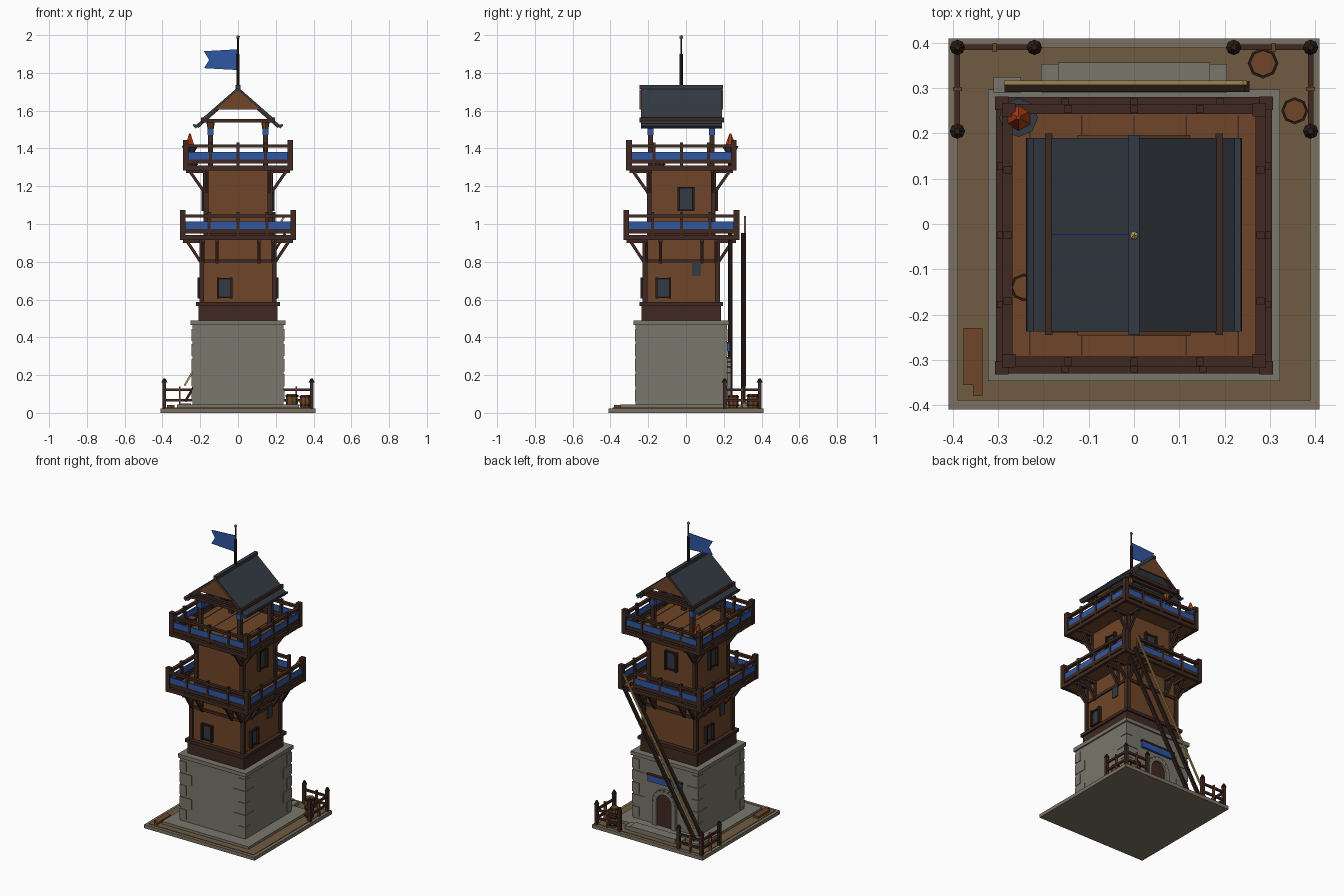
import bpy, bmesh, math
from mathutils import Vector, Matrix

if "Cube" in bpy.data.objects:
    bpy.data.objects.remove(bpy.data.objects["Cube"])

CY = -0.025  # tower axis offset in y
COLOURS = {
    "stone": (0.195, 0.18, 0.15), "kerb_stone": (0.20, 0.165, 0.12), "dirt": (0.16, 0.105, 0.052),
    "wood": (0.162, 0.06, 0.021), "dark_wood": (0.05, 0.022, 0.015), "deep_wood": (0.025, 0.013, 0.009),
    "blue": (0.03, 0.095, 0.36), "slate": (0.034, 0.043, 0.056), "gold": (0.48, 0.33, 0.11),
    "ember": (0.43, 0.05, 0.008)}
MATS = {}
for n, c in COLOURS.items():
    MATS[n] = bpy.data.materials.new(n)
    MATS[n].diffuse_color = (*c, 1)
parts = {}


def part(name, mat):
    if name not in parts:
        parts[name] = (bmesh.new(), mat)
    return parts[name][0]


def box(name, mat, x0, x1, y0, y1, z0, z1):
    m = Matrix.Translation(((x0 + x1) / 2, (y0 + y1) / 2, (z0 + z1) / 2))
    s = Matrix.Diagonal((abs(x1 - x0), abs(y1 - y0), abs(z1 - z0), 1))
    bmesh.ops.create_cube(part(name, mat), size=1, matrix=m @ s)


def beam(name, mat, p, q, w, h):
    p, q = Vector(p), Vector(q)
    d = q - p
    m = Matrix.Translation((p + q) / 2) @ d.to_track_quat('Z', 'Y').to_matrix().to_4x4()
    bmesh.ops.create_cube(part(name, mat), size=1, matrix=m @ Matrix.Diagonal((w, h, d.length, 1)))


def cone(name, mat, x, y, z0, z1, r0, r1, n=8):
    bmesh.ops.create_cone(part(name, mat), cap_ends=True, segments=n, radius1=r0, radius2=r1,
                          depth=z1 - z0, matrix=Matrix.Translation((x, y, (z0 + z1) / 2)))


def prism(name, mat, pts, y0, y1):
    """Extrude an xz outline along y."""
    bm = part(name, mat)
    f = bm.faces.new([bm.verts.new((x, y0, z)) for x, z in pts])
    g = bmesh.ops.extrude_face_region(bm, geom=[f])
    bmesh.ops.translate(bm, vec=(0, y1 - y0, 0), verts=[v for v in g["geom"] if isinstance(v, bmesh.types.BMVert)])


def at(k, t, o):
    """Side k (0 front, 1 right, 2 back, 3 left): t along the wall, o outward."""
    x, y = [(t, -o), (o, t), (-t, o), (-o, -t)][k]
    return x, y + CY


def sbox(name, mat, k, t0, t1, o0, o1, z0, z1):
    (xa, ya), (xb, yb) = at(k, t0, o0), at(k, t1, o1)
    box(name, mat, min(xa, xb), max(xa, xb), min(ya, yb), max(ya, yb), z0, z1)


def square(name, mat, r, z0, z1):
    box(name, mat, -r, r, CY - r, CY + r, z0, z1)


# Ground slab, plinth and stone base
box("ground_slab", "kerb_stone", -0.41, 0.41, -0.41, 0.41, 0, 0.024)
box("ground_dirt", "dirt", -0.39, 0.39, -0.39, 0.39, 0.02, 0.028)
square("plinth", "stone", 0.322, 0.02, 0.045)
square("stone_base", "stone", 0.242, 0.03, 0.47)
square("stone_cap", "stone", 0.252, 0.465, 0.49)
for k in range(4):
    for i in range(5):  # corner stones
        L = 0.09 if i % 2 else 0.05
        for s in (-1, 1):
            sbox("corner_stones", "stone", k, s * (0.245 - L), s * 0.245, 0.23, 0.246, 0.06 + i * 0.08, 0.125 + i * 0.08)

# Door in the back wall
WB = CY + 0.242
arch = [(0.055 * math.cos(a * math.pi / 8), 0.21 + 0.055 * math.sin(a * math.pi / 8)) for a in range(9)]
prism("door", "dark_wood", [(0.055, 0.045)] + arch + [(-0.055, 0.045)], WB - 0.01, WB + 0.008)
for s in (-1, 1):
    box("door_frame", "stone", s * 0.055, s * 0.085, WB - 0.01, WB + 0.02, 0.04, 0.21)
    box("step_blocks", "stone", s * 0.168, s * 0.205, 0.29, 0.353, 0.025, 0.05)
for a in range(8):
    p, q = [(0.07 * math.cos(b * math.pi / 8), WB + 0.005, 0.21 + 0.07 * math.sin(b * math.pi / 8)) for b in (a, a + 1)]
    beam("door_frame", "stone", p, q, 0.03, 0.03)
box("door_step", "stone", -0.168, 0.168, 0.29, 0.357, 0.025, 0.058)
box("loose_block", "stone", -0.31, -0.25, 0.29, 0.325, 0.025, 0.05)
box("door_banner", "blue", -0.125, 0.125, WB, WB + 0.015, 0.325, 0.365)
box("banner_rail", "dark_wood", -0.13, 0.13, WB, WB + 0.018, 0.365, 0.375)

# Timber storeys
square("timber_footing", "dark_wood", 0.21, 0.49, 0.567)
square("footing_trim", "dark_wood", 0.222, 0.567, 0.587)
square("lower_walls", "wood", 0.193, 0.58, 0.92)
square("upper_walls", "wood", 0.172, 0.93, 1.29)
for k in range(4):
    for r, z0, z1 in ((0.204, 0.587, 0.92), (0.182, 0.94, 1.29)):
        sbox("corner_posts", "dark_wood", k, r - 0.025, r, r - 0.025, r, z0, z1)
    sbox("wall_beams", "dark_wood", k, -0.2, 0.2, 0.19, 0.201, 0.795, 0.813)
    sbox("wall_beams", "dark_wood", k, -0.18, 0.18, 0.17, 0.178, 0.94, 0.96)


def window(k, t, o, z0, z1, w, framed=True):
    sbox("window_panes", "slate", k, t - w, t + w, o - 0.01, o + 0.007, z0, z1)
    if framed:
        for s in (-1, 1):
            sbox("window_frames", "deep_wood", k, t + s * w, t + s * (w + 0.011), o - 0.01, o + 0.022, z0 - 0.006, z1 + 0.006)
        for z in (z0, z1):
            sbox("window_frames", "deep_wood", k, t - w, t + w, o - 0.01, o + 0.014, z - 0.005, z + 0.005)


for k, t in ((0, -0.07), (1, -0.095), (3, -0.07)):
    window(k, t, 0.193, 0.612, 0.71, 0.03)
for k in (1, 3):
    window(k, 0.08, 0.193, 0.725, 0.80, 0.024, False)
for k in (1, 2, 3):
    window(k, 0.025 if k == 1 else 0, 0.172, 1.075, 1.19, 0.033)


# Balconies with railings, cloth panels and braces
def balcony(r, z, wall, brace_t, gap):
    square("balcony_floors", "wood", r - 0.012, z + 0.002, z + 0.023)
    for k in range(4):
        start = -0.19 if gap and k == 2 else -r
        sbox("edge_beams", "dark_wood", k, -r, r, r - 0.02, r, z, z + 0.026)
        sbox("corner_rail_posts", "dark_wood", k, r - 0.028, r + 0.002, r - 0.028, r + 0.002, z, z + 0.16)
        ts = [-0.5 * r, 0, 0.5 * r]
        if start > -r:
            ts[0] = start
        for t in ts:
            sbox("rail_posts", "dark_wood", k, t - 0.008, t + 0.008, r - 0.02, r - 0.002, z + 0.02, z + 0.148)
        sbox("top_rails", "dark_wood", k, start, r, r - 0.022, r, z + 0.12, z + 0.136)
        sbox("low_rails", "dark_wood", k, start, r, r - 0.016, r - 0.003, z + 0.035, z + 0.058)
        sbox("cloth_panels", "blue", k, start, r, r - 0.013, r - 0.006, z + 0.055, z + 0.097)
        for t in brace_t:
            beam("braces", "dark_wood", (*at(k, t, wall), z - 0.12), (*at(k, t, r - 0.03), z + 0.002), 0.016, 0.016)
            sbox("joists", "dark_wood", k, t - 0.01, t + 0.01, wall - 0.01, r - 0.015, z - 0.015, z + 0.005)
            sbox("brace_posts", "dark_wood", k, t - 0.008, t + 0.008, wall - 0.01, wall + 0.01, z - 0.125, z)


balcony(0.305, 0.915, 0.195, (-0.185, -0.11, 0.11, 0.185), True)
balcony(0.29, 1.284, 0.175, (-0.165, 0.165), False)
for i in range(-2, 3):  # deck plank seams
    box("plank_seams", "dark_wood", i * 0.115 - 0.0015, i * 0.115 + 0.0015, CY - 0.265, CY + 0.265, 1.305, 1.309)

# Pavilion posts and roof
for sx in (-1, 1):
    for sy in (-1, 1):
        x, y = sx * 0.145, CY + sy * 0.163
        box("roof_posts", "dark_wood", x - 0.013, x + 0.013, y - 0.013, y + 0.013, 1.3, 1.54)
        box("post_bands", "blue", x - 0.016, x + 0.016, y - 0.016, y + 0.016, 1.472, 1.503)
        cone("post_capitals", "wood", x, y, 1.503, 1.537, 0.016, 0.022)
    s = sx
    prism("roof_slopes", "slate", [(0, 1.725), (s * 0.185, 1.563), (s * 0.185, 1.547), (0, 1.706)], -0.237, 0.19)
    prism("eaves", "slate", [(s * 0.18, 1.558), (s * 0.222, 1.525), (s * 0.236, 1.531), (s * 0.238, 1.52),
                             (s * 0.224, 1.506), (s * 0.18, 1.544)], -0.237, 0.19)
    box("eave_beams", "dark_wood", s * 0.18, s * 0.196, -0.245, 0.2, 1.537, 1.565)
    for y in (-0.228, 0.178):
        beam("rafters", "dark_wood", (0, y, 1.703), (s * 0.215, y, 1.513), 0.012, 0.014)
for y in (CY - 0.163, CY + 0.163, -0.23, 0.18):
    box("tie_beams", "dark_wood", -0.19, 0.19, y - 0.01, y + 0.01, 1.537, 1.557)
for y in (-0.247, 0.184):
    prism("gable_panels", "wood", [(-0.125, 1.605), (0.125, 1.605), (0, 1.712)], y, y + 0.012)
box("ridge_cap", "slate", -0.012, 0.012, -0.245, 0.197, 1.715, 1.735)

# Flag and pole
cone("flag_pole", "deep_wood", 0, CY, 1.72, 1.9, 0.009, 0.009)
cone("flag_pole", "deep_wood", 0, CY, 1.9, 1.985, 0.005, 0.005)
bmesh.ops.create_icosphere(part("pole_finial", "gold"), subdivisions=1, radius=0.011,
                           matrix=Matrix.Translation((0, CY, 1.989)))
prism("flag", "blue", [(0, 1.925), (-0.18, 1.915), (-0.153, 1.868), (-0.18, 1.825), (0, 1.815)], CY - 0.002, CY + 0.002)

# Fire basket and barrels on the upper deck
cone("basket_stand", "deep_wood", -0.255, 0.235, 1.3, 1.385, 0.012, 0.012)
cone("fire_basket", "slate", -0.255, 0.235, 1.38, 1.412, 0.025, 0.043)
cone("fire", "ember", -0.255, 0.235, 1.41, 1.48, 0.03, 0.004, 6)


def barrel(x, y, z, r, h):
    cone("barrels", "wood", x, y, z, z + h / 2, r * 0.85, r)
    cone("barrels", "wood", x, y, z + h / 2, z + h, r, r * 0.85)
    for f in (0.2, 0.85):
        cone("barrel_hoops", "deep_wood", x, y, z + h * (f - 0.06), z + h * (f + 0.06), r * 1.03, r * 1.03)


barrel(0.285, 0.355, 0.026, 0.033, 0.075)
barrel(0.355, 0.25, 0.026, 0.029, 0.07)
barrel(-0.243, -0.14, 1.305, 0.03, 0.05)

# Leaning stair: two stringers and a handrail
for y in (0.235, 0.304):
    beam("stair_stringers", "deep_wood", (-0.28, y, 0.06), (0.25, y, 0.95), 0.024, 0.013)
beam("stair_handrail", "gold", (-0.283, 0.312, 0.145), (0.245, 0.312, 1.04), 0.01, 0.01)

# Corner fences
for s in (-1, 1):
    for x, y in ((0.39, 0.39), (0.22, 0.39), (0.39, 0.205)):
        box("fence_posts", "dark_wood", s * x - 0.01, s * x + 0.01, y - 0.01, y + 0.01, 0.02, 0.165)
        cone("fence_caps", "deep_wood", s * x, y, 0.16, 0.182, 0.017, 0.006)
    for z in (0.06, 0.115):
        box("fence_rails", "dark_wood", s * 0.22, s * 0.39, 0.384, 0.396, z, z + 0.014)
        box("fence_rails", "dark_wood", s * 0.384, s * 0.396, 0.205, 0.39, z, z + 0.014)
    box("fence_pickets", "wood", s * 0.304, s * 0.312, 0.38, 0.4, 0.025, 0.14)
    box("fence_pickets", "wood", s * 0.38, s * 0.4, 0.294, 0.302, 0.025, 0.14)

# Spare planks on the ground
box("spare_planks", "wood", -0.376, -0.335, -0.355, -0.23, 0.026, 0.042)
box("spare_planks", "wood", -0.355, -0.335, -0.38, -0.355, 0.026, 0.042)

for name, (bm, mat) in parts.items():
    bmesh.ops.recalc_face_normals(bm, faces=bm.faces)
    me = bpy.data.meshes.new(name)
    bm.to_mesh(me)
    bm.free()
    me.materials.append(MATS[mat])
    bpy.context.collection.objects.link(bpy.data.objects.new(name, me))

for m in bpy.data.materials:
    if m.users and not m.is_grease_pencil:
        m.use_nodes = True
        m.node_tree.nodes["Principled BSDF"].inputs["Base Color"].default_value = m.diffuse_color
